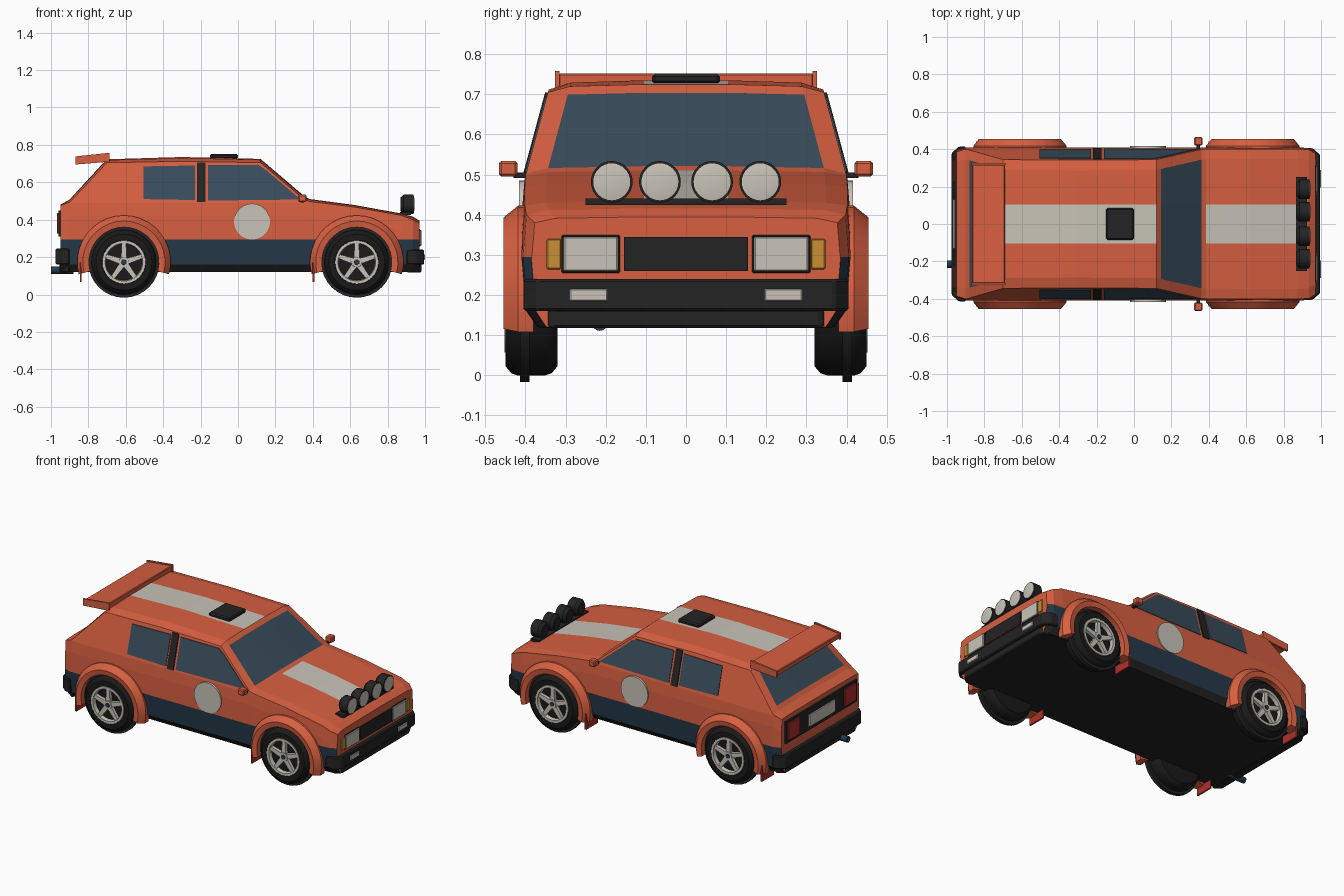
import bpy, bmesh
from math import pi, sin, cos, radians

cube = bpy.data.objects.get("Cube")
if cube:
    bpy.data.objects.remove(cube)


def material(name, r, g, b):
    m = bpy.data.materials.new(name)
    m.use_nodes = True
    m.diffuse_color = (r, g, b, 1)
    m.node_tree.nodes["Principled BSDF"].inputs["Base Color"].default_value = (r, g, b, 1)
    return m


ORANGE = material("orange paint", .68, .115, .052)
NAVY = material("navy paint", .02, .042, .068)
GLASS = material("blue glass", .04, .073, .105)
WHITE = material("off white", .58, .55, .48)
BLACK = material("black trim", .017, .017, .017)
TYRE = material("tyre rubber", .010, .010, .010)
AMBER = material("amber lens", .58, .28, .035)
RED = material("red lens", .42, .03, .025)


def finish(name, bm, mats, smooth=False, bevel=0):
    bmesh.ops.recalc_face_normals(bm, faces=bm.faces)
    me = bpy.data.meshes.new(name)
    bm.to_mesh(me)
    bm.free()
    for m in mats:
        me.materials.append(m)
    if smooth:
        me.shade_smooth()
        me.set_sharp_from_angle(angle=radians(35))
    ob = bpy.data.objects.new(name, me)
    bpy.context.collection.objects.link(ob)
    if bevel:
        mod = ob.modifiers.new("bevel", "BEVEL")
        mod.width = bevel
        mod.segments = 1
    return ob


def loft(bm, rings, cap=True, closed=True):
    """Skin a list of closed point rings; returns the faces row by row."""
    vs = [[bm.verts.new(p) for p in r] for r in rings]
    n = len(vs[0])
    rows = [[bm.faces.new((a[i], a[(i + 1) % n], b[(i + 1) % n], b[i]))
             for i in range(n if closed else n - 1)] for a, b in zip(vs, vs[1:])]
    if cap:
        bm.faces.new(vs[0])
        bm.faces.new(vs[-1])
    return rows


def box(name, x, y, z, mat, bevel=0):
    """Box from (min, max) pairs."""
    bm = bmesh.new()
    loft(bm, [[(x[0], y[0], h), (x[1], y[0], h), (x[1], y[1], h), (x[0], y[1], h)] for h in z])
    return finish(name, bm, [mat], bevel=bevel)


def prism(name, outline, y0, y1, mat, bevel=0):
    """Extrude an x-z outline; y0 and y1 are numbers or functions of z."""
    f = [y if callable(y) else (lambda z, y=y: y) for y in (y0, y1)]
    bm = bmesh.new()
    loft(bm, [[(x, g(z), z) for x, z in outline] for g in f])
    return finish(name, bm, [mat], bevel=bevel)


def lathe(name, profile, centre, mat, axis="y", side=1, segs=32, cap=True):
    """Turn (radius, offset) points about the y or x axis."""
    cx, cy, cz = centre
    rings = []
    for r, o in profile:
        ring = []
        for i in range(segs):
            u, v = r * cos(2 * pi * i / segs), r * sin(2 * pi * i / segs)
            ring.append((cx + u, cy + side * o, cz + v) if axis == "y" else (cx + o, cy + u, cz + v))
        rings.append(ring)
    bm = bmesh.new()
    loft(bm, rings, cap)
    return finish(name, bm, [mat], smooth=True)


# Body shell: stations of x, width scale, belt, top edge and centre heights
SHOULDER, LEAN = .49, .27


def side_y(z):
    return .402 - LEAN * (z - SHOULDER)


stations = [
    (-.95, .96, .465, .475, .48), (-.90, 1, .49, .495, .508), (-.88, 1, .49, .514, .53),
    (-.72, 1, .49, .684, .704), (-.70, 1, .49, .705, .723), (-.3, 1, .49, .712, .735),
    (.12, 1, .49, .705, .725), (.145, 1, .49, .684, .704), (.36, 1, .49, .503, .521),
    (.385, 1, .488, .497, .51), (.62, 1, .46, .468, .479), (.875, 1, .415, .423, .433),
    (.935, .99, .39, .40, .416), (.97, .94, .37, .38, .395)]
rings = []
for x, w, belt, edge, top in stations:
    ye = side_y(max(edge, SHOULDER))
    half = [(.37, .12), (.398, .16), (.41, .295), (.408, belt - .07), (.402, belt), (ye, edge),
            (ye - .055, edge + .75 * (top - edge)), (.105, top)]
    rings.append([(x, y * w, z) for y, z in half] + [(x, -y * w, z) for y, z in reversed(half)])
bm = bmesh.new()
for row, st, nxt in zip(loft(bm, rings), stations, stations[1:]):
    mid = (st[0] + nxt[0]) / 2
    for i, f in enumerate(row):
        k = min(i, 14 - i)
        if k <= 0:
            f.material_index = 3          # floor and sills
        elif k == 1:
            f.material_index = 1          # lower side band
        elif k >= 6 and (.145 < mid < .36 or -.88 < mid < -.72):
            f.material_index = 2          # windscreen and rear window
        elif k == 7 and (-.70 < mid < .12 or .385 < mid < .875):
            f.material_index = 4          # racing stripe
finish("body_shell", bm, [ORANGE, NAVY, GLASS, BLACK, WHITE])


def skin(offset):
    return lambda s: (lambda z: s * (side_y(z) + offset))


# Parts repeated on both sides
for s, label in ((1, "left"), (-1, "right")):
    inner, outer = skin(-.01)(s), skin(.004)(s)
    prism(label + "_door_window", [(-.16, .502), (-.16, .692), (.11, .692), (.15, .665), (.335, .508)],
          inner, outer, GLASS)
    prism(label + "_rear_side_window", [(-.505, .51), (-.505, .685), (-.23, .69), (-.23, .505)],
          inner, outer, GLASS)
    prism(label + "_door_pillar", [(-.22, .495), (-.22, .705), (-.175, .705), (-.175, .495)],
          inner, skin(.007)(s), BLACK)
    lathe(label + "_door_roundel", [(.096, .40), (.096, .416)], (.075, 0, .39), WHITE, side=s)

    # Door mirror
    ys = sorted((s * .42, s * .466))
    box(label + "_mirror", (.322, .366), ys, (.495, .534), ORANGE, .006)
    box(label + "_mirror_stem", (.335, .352), sorted((s * .39, s * .43)), (.492, .505), BLACK)

    # Lamps at nose and tail
    def lamp(name, x, y0, y1, z, mat):
        box(label + name, x, sorted((s * y0, s * y1)), z, mat, .003)
    lamp("_headlight_bezel", (.95, .974), .165, .31, (.255, .35), BLACK)
    lamp("_headlight", (.95, .98), .17, .305, (.26, .345), WHITE)
    lamp("_indicator", (.93, .977), .311, .347, (.264, .34), AMBER)
    lamp("_fog_light", (.98, 1.0), .195, .29, (.185, .215), WHITE)
    lamp("_tail_light", (-.968, -.94), .225, .345, (.325, .435), RED)

    # Wheels, flares and mud flaps
    for cx, end in ((.635, "front"), (-.61, "rear")):
        tag = f"{label}_{end}_"
        c = (cx, 0, .173)
        lathe(tag + "wheel_well", [(.19, .39), (.19, .414)], c, BLACK, side=s)
        lathe(tag + "tyre", [(.11, .32), (.15, .32), (.168, .335), (.173, .35), (.173, .42), (.168, .435),
                             (.15, .45), (.118, .45), (.112, .425)], c, TYRE, side=s)
        lathe(tag + "rim", [(.116, .42), (.116, .452), (.101, .452), (.097, .428)], c, WHITE, side=s, cap=False)
        bm = bmesh.new()
        for k in range(5):
            a = pi / 2 + k * 2 * pi / 5
            d, n = (cos(a), sin(a)), (-sin(a), cos(a))
            foot = [(.015, .016), (.105, .011), (.105, -.011), (.015, -.016)]
            loft(bm, [[(cx + d[0] * r + n[0] * t, s * y, .173 + d[1] * r + n[1] * t) for r, t in foot]
                      for y in (.42, .446)])
        finish(tag + "wheel_spokes", bm, [WHITE])
        lathe(tag + "hub", [(.03, .42), (.027, .449)], c, WHITE, side=s, segs=20)
        lathe(tag + "hub_cap", [(.016, .44), (.014, .453)], c, NAVY, side=s, segs=16)

        section = [(.187, .38), (.187, .45), (.22, .455), (.25, .418), (.25, .38)]
        arc = [radians(-15 + 210 * i / 20) for i in range(21)]
        bm = bmesh.new()
        loft(bm, [[(cx + r * cos(a), s * y, .173 + r * sin(a)) for r, y in section] for a in arc])
        finish(tag + "wheel_flare", bm, [ORANGE], smooth=True)
        box(tag + "mud_flap", (cx - .236, cx - .226), sorted((s * .32, s * .44)), (.068, .17), RED)

# Nose: grille and bumper
box("grille", (.95, .977), (-.155, .155), (.26, .345), BLACK)


def bumper(name, x_in, x_out, z, w):
    """Bumper bar with angled ends."""
    d = .04 if x_out > 0 else -.04
    plan = [(x_in, -w), (x_out - d, -w), (x_out, -w + .035), (x_out, w - .035), (x_out - d, w), (x_in, w)]
    bm = bmesh.new()
    loft(bm, [[(x, y, h) for x, y in plan] for h in z])
    finish(name, bm, [BLACK], bevel=.006)


bumper("front_bumper", .90, .995, (.16, .24), .405)
bumper("front_air_dam", .90, .98, (.118, .165), .37)
bumper("rear_bumper", -.90, -.975, (.16, .245), .415)
bumper("rear_valance", -.90, -.955, (.118, .165), .385)

# Tail: panel, plate and exhaust
box("tail_panel", (-.96, -.94), (-.36, .36), (.31, .45), BLACK)
box("number_plate", (-.968, -.94), (-.13, .13), (.335, .41), WHITE)
lathe("exhaust_pipe", [(.012, -.97), (.012, -1.0), (.019, -1.0), (.019, -.88)], (0, -.215, .13), NAVY,
      axis="x", segs=16)

# Roof vent and rear spoiler
box("roof_vent", (-.15, 0), (-.085, .085), (.725, .752), BLACK, .008)
prism("spoiler_blade", [(-.865, .70), (-.865, .732), (-.69, .752), (-.69, .715)], -.318, .318, ORANGE, .004)
for s in (1, -1):
    prism("spoiler_end_plate", [(-.87, .695), (-.87, .738), (-.686, .758), (-.686, .71)],
          s * .315, s * .327, ORANGE)

# Rally lamp bar on the bonnet
box("lamp_bar", (.865, .925), (-.25, .25), (.424, .441), BLACK)
for y in (-.185, -.065, .065, .185):
    lathe("rally_lamp", [(.036, .868), (.052, .885), (.052, .937), (.047, .938)], (0, y, .482), BLACK, axis="x")
    lathe("rally_lamp_lens", [(.046, .92), (.046, .94), (.03, .943)], (0, y, .482), WHITE, axis="x")
